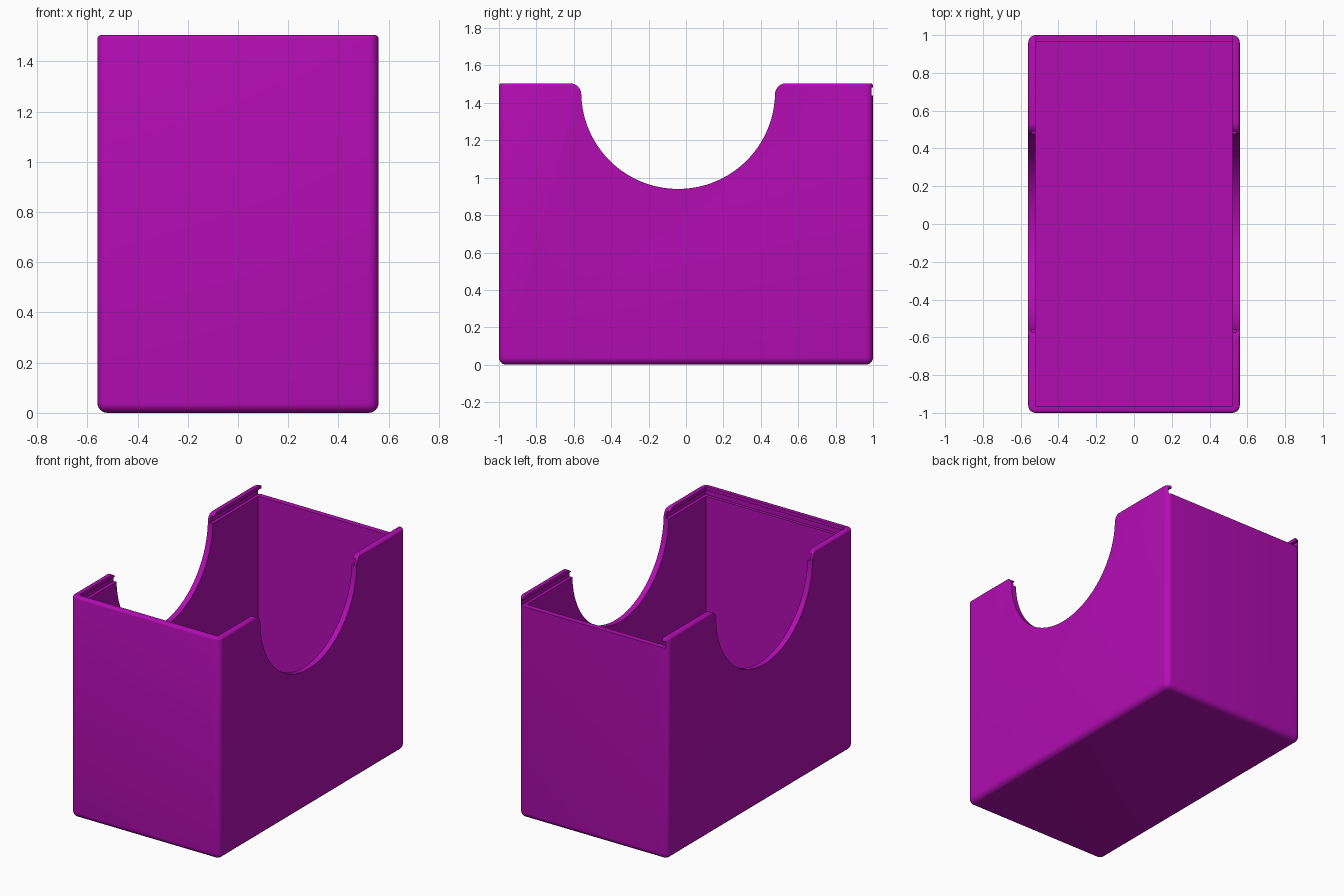
import bpy, bmesh, math

if "Cube" in bpy.data.objects:
    bpy.data.objects.remove(bpy.data.objects["Cube"])

HX, HY, TOP = 0.56, 1.0, 1.505      # outer half sizes and height
IX, IY, FLOOR = 0.522, 0.963, 0.04  # cavity
SLOT_Z0, SLOT_Z1, SLOT_D = 1.44, 1.482, 0.021

purple = bpy.data.materials.new("purple")
purple.diffuse_color = (0.45, 0.004, 0.45, 1)
purple.use_nodes = True
purple.node_tree.nodes["Principled BSDF"].inputs["Base Color"].default_value = purple.diffuse_color


def make_object(name, bm):
    bmesh.ops.recalc_face_normals(bm, faces=bm.faces)
    mesh = bpy.data.meshes.new(name)
    bm.to_mesh(mesh)
    bm.free()
    mesh.materials.append(purple)
    obj = bpy.data.objects.new(name, mesh)
    bpy.context.collection.objects.link(obj)
    return obj


def box(lo, hi):
    bm = bmesh.new()
    bmesh.ops.create_cube(bm, size=1)
    for v in bm.verts:
        v.co = [a if c < 0 else b for c, a, b in zip(v.co, lo, hi)]
    return bm


def bevel(bm, edges, radius, segments):
    bmesh.ops.bevel(bm, geom=edges, offset=radius, segments=segments,
                    profile=0.5, affect='EDGES')


# Outer block: large rounding on uprights and base, small on the rim
bm = box((-HX, -HY, 0), (HX, HY, TOP))
bevel(bm, [e for e in bm.edges if min(v.co.z for v in e.verts) < 0.01], 0.04, 6)
bevel(bm, [e for e in bm.edges if min(v.co.z for v in e.verts) > TOP - 0.001], 0.014, 3)
body = make_object("box_body", bm)

# Cavity, lid slot and the lowered back wall where the lid enters
cutters = [
    make_object("cavity_cutter", box((-IX, -IY, FLOOR), (IX, IY, 2))),
    make_object("lid_slot_cutter", box((-IX - SLOT_D, -IY - SLOT_D, SLOT_Z0),
                                       (IX + SLOT_D, 1.2, SLOT_Z1))),
    make_object("lid_entry_cutter", box((-IX, 0.8, SLOT_Z0), (IX, 1.2, 2))),
]

# Round finger cutout through both sides, with rounded shoulders
CY, R, RF = -0.042, 0.518, 0.06
CZ = 0.94 + R
fz = TOP - RF
fy = math.sqrt((R + RF) ** 2 - (fz - CZ) ** 2)
touch = math.atan2(fz - CZ, fy)
half = [(fy + 0.0, 1.8), (fy, TOP)]
for i in range(1, 10):
    a = math.pi / 2 + (math.pi / 2 + touch) * i / 9
    half.append((fy + RF * math.cos(a), fz + RF * math.sin(a)))
for i in range(1, 33):
    a = touch + (-math.pi / 2 - touch) * i / 32
    half.append((R * math.cos(a), CZ + R * math.sin(a)))
outline = half + [(-y, z) for y, z in reversed(half[:-1])]
bm = bmesh.new()
face = bm.faces.new([bm.verts.new((-1, CY + y, z)) for y, z in outline])
ext = bmesh.ops.extrude_face_region(bm, geom=[face])
for v in ext["geom"]:
    if isinstance(v, bmesh.types.BMVert):
        v.co.x = 1
cutters.append(make_object("finger_cutout_cutter", bm))

# Cut the body, then remove the cutters
bpy.context.view_layer.objects.active = body
body.select_set(True)
for c in cutters:
    mod = body.modifiers.new(c.name, 'BOOLEAN')
    mod.operation = 'DIFFERENCE'
    mod.solver = 'EXACT'
    mod.object = c
    bpy.ops.object.modifier_apply(modifier=mod.name)
    bpy.data.objects.remove(c)

bpy.ops.object.shade_smooth_by_angle(angle=math.radians(35))
